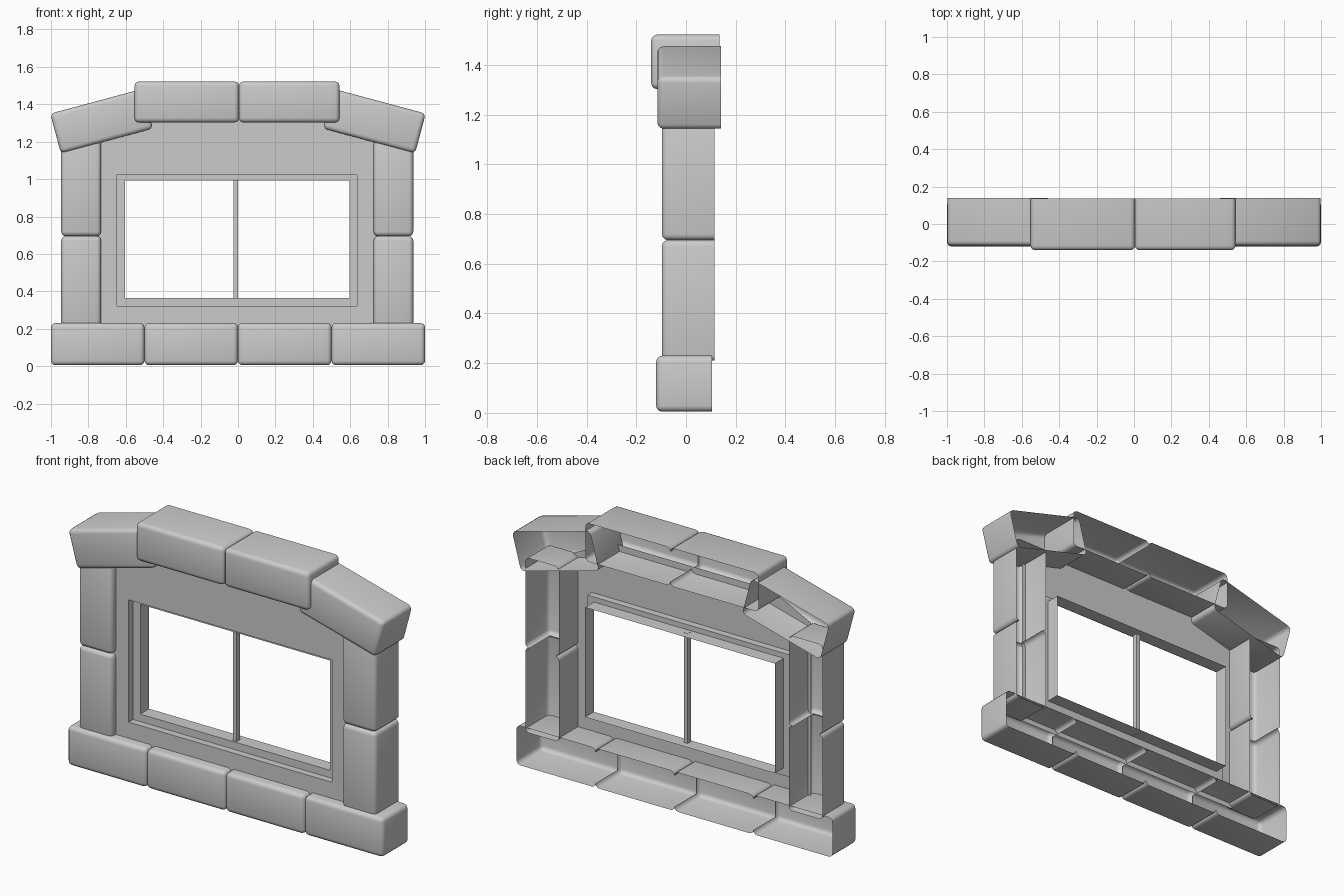
import bpy, bmesh, math
from mathutils import Matrix, Vector

if "Cube" in bpy.data.objects:
    bpy.data.objects.remove(bpy.data.objects["Cube"])


def finish(name, bm, smooth=None):
    me = bpy.data.meshes.new(name)
    bm.to_mesh(me)
    bm.free()
    ob = bpy.data.objects.new(name, me)
    bpy.context.collection.objects.link(ob)
    if smooth:
        bpy.ops.object.select_all(action='DESELECT')
        ob.select_set(True)
        bpy.context.view_layer.objects.active = ob
        bpy.ops.object.shade_smooth_by_angle(angle=math.radians(smooth))
    return ob


def stone(name, x, y, z, open_dirs=(), tilt=0.0, bevel=0.024):
    """Rounded hollow stone, open at the back and at the joints in open_dirs."""
    lo, hi = Vector((x[0], y[0], z[0])), Vector((x[1], y[1], z[1]))
    bm = bmesh.new()
    bmesh.ops.create_cube(bm, size=1)
    bmesh.ops.scale(bm, vec=hi - lo, verts=bm.verts)
    bm.normal_update()
    back = [f for f in bm.faces if f.normal.y > 0.9]
    bmesh.ops.delete(bm, geom=back, context='FACES_ONLY')
    edges = [e for e in bm.edges if len(e.link_faces) == 2]
    bmesh.ops.bevel(bm, geom=edges, offset=bevel, segments=3, profile=0.5, affect='EDGES')
    bm.normal_update()
    for d in open_dirs:
        ends = [f for f in bm.faces if f.normal.dot(Vector(d)) > 0.999]
        bmesh.ops.delete(bm, geom=ends, context='FACES')
    m = Matrix.Translation((lo + hi) / 2) @ Matrix.Rotation(tilt, 4, 'Y')
    bmesh.ops.transform(bm, matrix=m, verts=bm.verts)
    return finish(name, bm, 50)


L, R, D, U = (-1, 0, 0), (1, 0, 0), (0, 0, -1), (0, 0, 1)

# Base course of four stones
for i in range(4):
    x0 = -1 + 0.5 * i
    joints = ([L] if i > 0 else []) + ([R] if i < 3 else [])
    stone(f"base_stone_{i + 1}", (x0, x0 + 0.5), (-0.12, 0.105), (0.005, 0.23), joints)

# Side columns, two stones each
for side, x in (("left", (-0.945, -0.732)), ("right", (0.725, 0.937))):
    stone(f"{side}_column_lower", x, (-0.097, 0.115), (0.21, 0.695), [U])
    stone(f"{side}_column_upper", x, (-0.097, 0.115), (0.695, 1.21), [D])

# Arch: two level stones and two tilted shoulder stones
stone("arch_stone_left", (-0.553, 0.005), (-0.14, 0.135), (1.303, 1.522), [R])
stone("arch_stone_right", (0.005, 0.543), (-0.14, 0.135), (1.303, 1.522), [L])
for side, s in (("left", -1), ("right", 1)):
    cx = s * 0.729
    stone(f"{side}_shoulder_stone", (cx - 0.255, cx + 0.255), (-0.115, 0.14),
          (1.2, 1.42), tilt=s * math.radians(15))

# Wall panel with a window opening stepping back into a frame
WALL, STEP, BACK = -0.06, -0.02, 0.06
bm = bmesh.new()


def loop(points, y):
    return [bm.verts.new((px, y, pz)) for px, pz in points]


def rect(x0, x1, z0, z1):
    return [(x0, z0), (x1, z0), (x1, z1), (x0, z1)]


outer = loop([(-0.75, 0.2), (0.75, 0.2), (0.75, 1.22), (0.5, 1.34), (-0.5, 1.34), (-0.75, 1.22)], WALL)
big, small = rect(-0.65, 0.637, 0.322, 1.022), rect(-0.605, 0.597, 0.365, 0.993)
hole = loop(big, WALL)
bm.faces.new((outer[0], outer[1], hole[1], hole[0]))
bm.faces.new((outer[1], outer[2], hole[2], hole[1]))
bm.faces.new((hole[3], hole[2], outer[2], outer[3], outer[4], outer[5]))
bm.faces.new((outer[5], outer[0], hole[0], hole[3]))
rings = [hole, loop(big, STEP), loop(small, STEP), loop(small, BACK)]
for a, b in zip(rings, rings[1:]):
    for i in range(4):
        j = (i + 1) % 4
        bm.faces.new((a[i], a[j], b[j], b[i]))
finish("wall_and_window_frame", bm)

# Mullion
bm = bmesh.new()
bmesh.ops.create_cube(bm, size=1)
bmesh.ops.scale(bm, vec=(0.024, 0.03, 0.63), verts=bm.verts)
bmesh.ops.translate(bm, vec=(-0.013, 0.005, 0.679), verts=bm.verts)
finish("window_mullion", bm)
